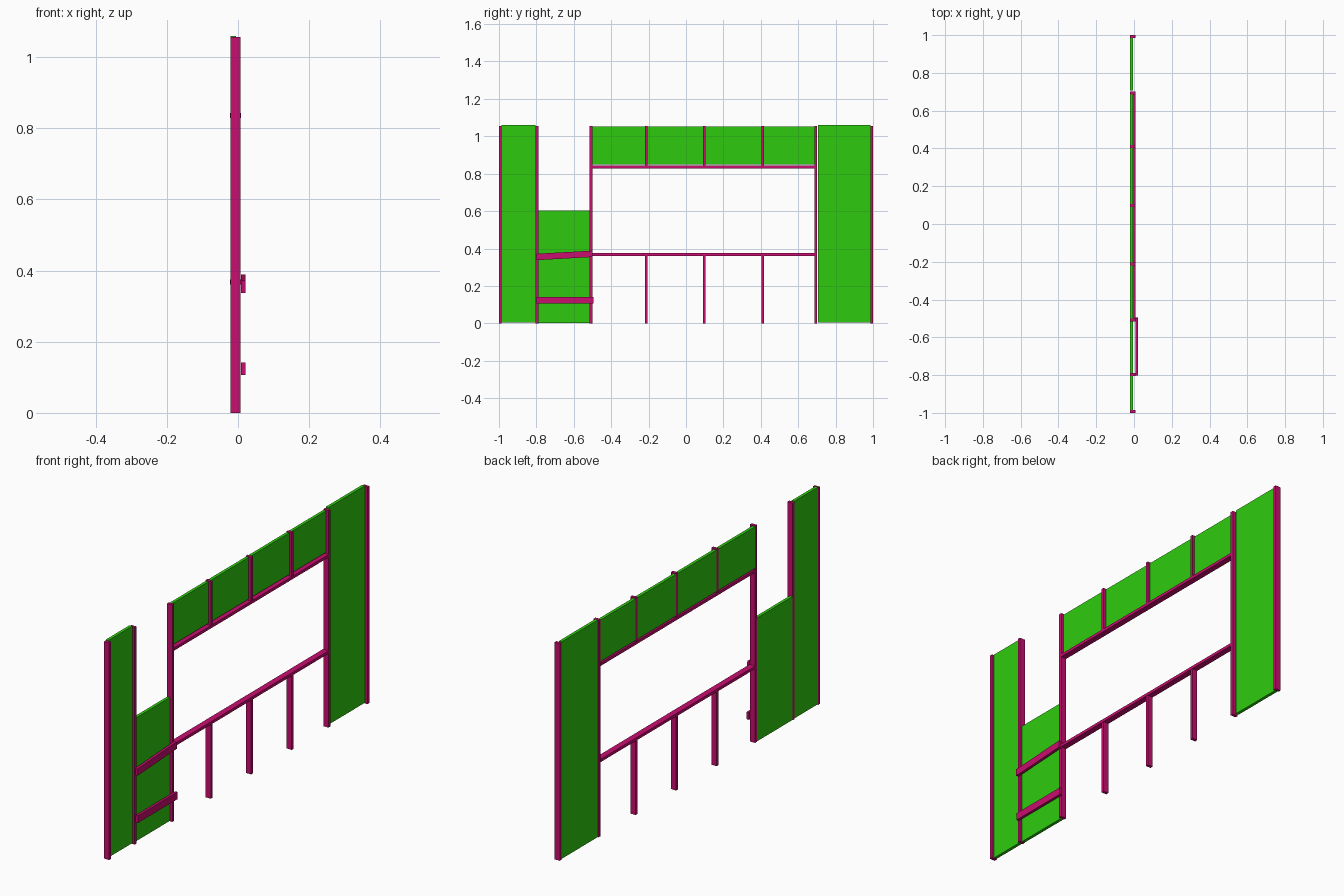
import bpy, math

if "Cube" in bpy.data.objects:
    bpy.data.objects.remove(bpy.data.objects["Cube"])


def material(name, color):
    m = bpy.data.materials.new(name)
    m.diffuse_color = color
    m.use_nodes = True
    m.node_tree.nodes["Principled BSDF"].inputs["Base Color"].default_value = m.diffuse_color
    return m


TIMBER = material("timber_magenta", (0.58, 0.004, 0.16, 1))
SHEET = material("sheet_green", (0.027, 0.6, 0.004, 1))


def box(name, x, y, z, mat, tilt=0.0):
    bpy.ops.mesh.primitive_cube_add(size=1, location=[sum(r) / 2 for r in (x, y, z)])
    o = bpy.context.object
    o.name = name
    o.scale = [r[1] - r[0] for r in (x, y, z)]
    o.rotation_euler.x = tilt
    o.data.materials.append(mat)
    return o


STUD_X = (-0.021, 0.007)
PANEL_X = (-0.021, -0.006)
W = 0.0145  # timber thickness
TOP = 1.056
RAIL_LOW = (0.361, 0.375)
RAIL_HIGH = (0.829, 0.843)


def stud(name, y, z):
    box(name, STUD_X, (y - W / 2, y + W / 2), z, TIMBER)


# Full-height studs
full = [-0.993, -0.797, -0.508, 0.693, 0.993]
for i, y in enumerate(full):
    stud(f"full_stud_{i}", y, (0, TOP))

# Short studs below and above the window opening
short = [-0.212, 0.098, 0.410]
for i, y in enumerate(short):
    stud(f"sill_stud_{i}", y, (0, RAIL_LOW[0]))
    stud(f"header_stud_{i}", y, (RAIL_HIGH[1], TOP))

# Horizontal sill and header
for name, z in (("window_sill", RAIL_LOW), ("window_header", RAIL_HIGH)):
    box(name, (-0.022, 0.008), (full[2] + W / 2, full[3] - W / 2), z, TIMBER)


def panel(name, y0, y1, z):
    box(name, PANEL_X, (y0 + W / 2, y1 - W / 2), z, SHEET)


# Tall end panels and half-height panel
panel("end_panel_left", full[0], full[1], (0.004, 1.06))
panel("half_panel", full[1], full[2], (0.002, 0.602))
panel("end_panel_right", full[3] + 0.006, full[4], (0.004, 1.06))

# Small panels above the header
bays = [full[2]] + short + [full[3]]
for i, (a, b) in enumerate(zip(bays, bays[1:])):
    panel(f"header_panel_{i}", a, b, (0.85, 1.052))

# Loose boards across the half-height bay, the upper one tilted
BOARD_X = (0.008, 0.021)
box("lower_board", BOARD_X, (-0.798, -0.495), (0.107, 0.142), TIMBER)
box("upper_board", BOARD_X, (-0.801, -0.500), (0.346, 0.380), TIMBER, math.radians(3.2))
